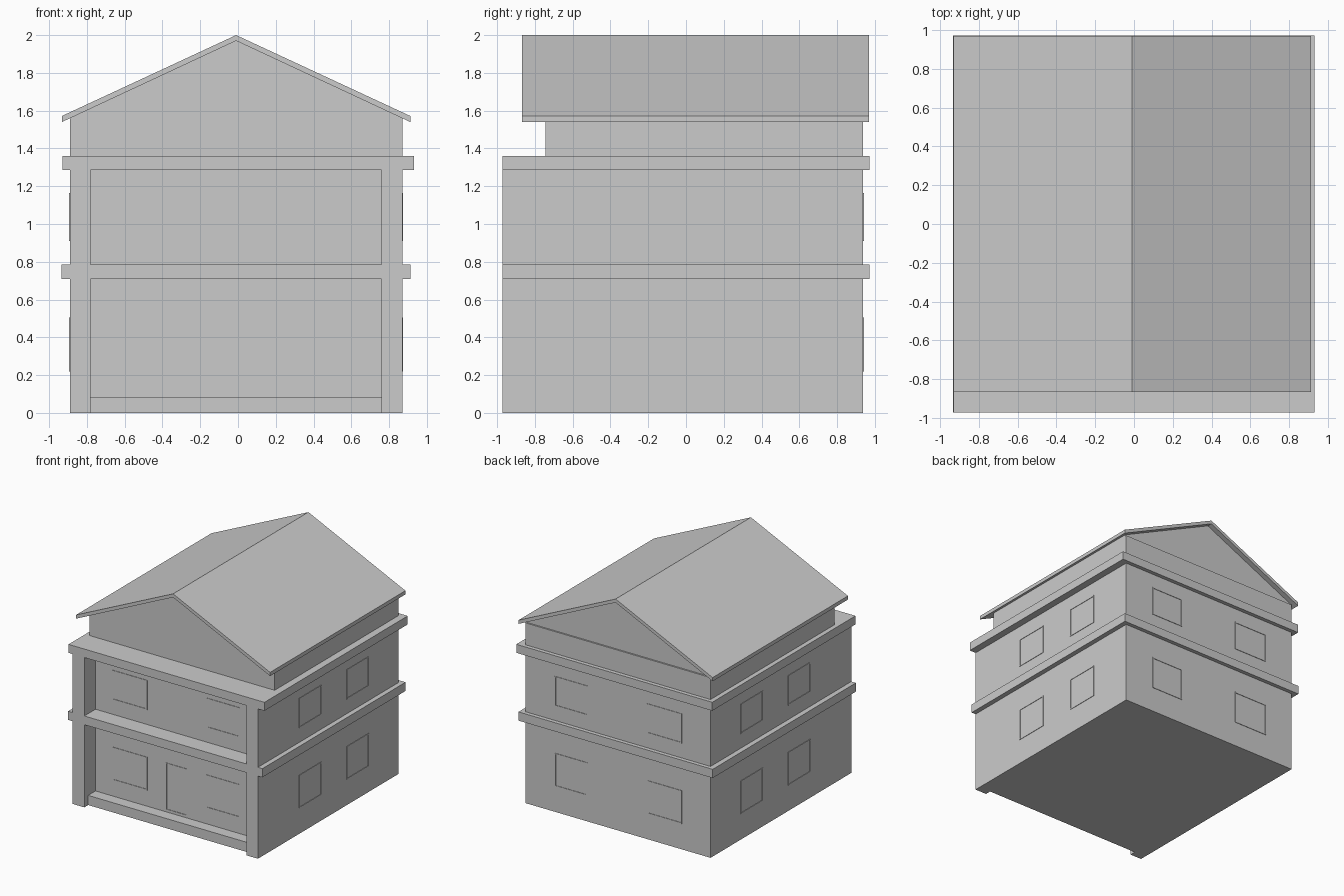
import bpy, bmesh
from mathutils import Vector

if "Cube" in bpy.data.objects:
    bpy.data.objects.remove(bpy.data.objects["Cube"])


def finish(name, bm):
    bmesh.ops.recalc_face_normals(bm, faces=bm.faces)
    mesh = bpy.data.meshes.new(name)
    bm.to_mesh(mesh)
    bm.free()
    obj = bpy.data.objects.new(name, mesh)
    bpy.context.collection.objects.link(obj)
    return obj


def add_box(bm, x0, x1, y0, y1, z0, z1):
    verts = bmesh.ops.create_cube(bm, size=1)["verts"]
    for v in verts:
        v.co = Vector(((x0 + x1) / 2 + v.co.x * (x1 - x0),
                       (y0 + y1) / 2 + v.co.y * (y1 - y0),
                       (z0 + z1) / 2 + v.co.z * (z1 - z0)))


def box(name, *bounds):
    bm = bmesh.new()
    add_box(bm, *bounds)
    return finish(name, bm)


def prism(name, profile, y0, y1):
    """Extrude an (x, z) profile along y."""
    bm = bmesh.new()
    face = bm.faces.new([bm.verts.new((x, y0, z)) for x, z in profile])
    ext = bmesh.ops.extrude_face_region(bm, geom=[face])["geom"]
    bmesh.ops.translate(bm, vec=(0, y1 - y0, 0),
                        verts=[g for g in ext if isinstance(g, bmesh.types.BMVert)])
    return finish(name, bm)


def frame(name, axis, plane, a0, a1, z0, z1):
    """Thin raised border on a wall; axis is the wall's normal."""
    w, d = 0.009, 0.004
    bm = bmesh.new()
    bars = [(a0, a1, z0, z0 + w), (a0, a1, z1 - w, z1),
            (a0, a0 + w, z0 + w, z1 - w), (a1 - w, a1, z0 + w, z1 - w)]
    for b0, b1, c0, c1 in bars:
        if axis == "x":
            add_box(bm, plane - d, plane + d, b0, b1, c0, c1)
        else:
            add_box(bm, b0, b1, plane - d, plane + d, c0, c1)
    return finish(name, bm)


LEFT, RIGHT = -0.89, 0.87
FRONT, BACK, RECESS = -0.972, 0.938, -0.82

# Main body and the side walls that run forward past the recessed front
box("main_body", -0.78, 0.76, RECESS, BACK, 0, 1.30)
box("left_wall", LEFT, -0.78, FRONT, BACK, 0, 1.30)
box("right_wall", 0.76, RIGHT, FRONT, BACK, 0, 1.30)
box("porch_step", -0.78, 0.76, -0.92, RECESS, 0, 0.083)

# Projecting floor slabs
box("first_floor_slab", -0.934, 0.912, FRONT, 0.972, 0.71, 0.785)
box("upper_slab", -0.93, 0.932, FRONT, 0.972, 1.287, 1.36)

# Attic walls, and a gable set slightly in from the back wall
box("attic_walls", LEFT, RIGHT, -0.745, BACK, 1.36, 1.548)
prism("gable", [(LEFT, 1.54), (RIGHT, 1.54), (RIGHT, 1.56), (-0.01, 1.975), (LEFT, 1.56)],
      -0.745, 0.925)

# Pitched roof
prism("roof", [(-0.932, 1.54), (-0.932, 1.572), (-0.01, 2.0), (0.912, 1.572),
               (0.912, 1.54), (-0.01, 1.97)], -0.867, 0.97)

# Window frames on every wall of both storeys
for floor, (z0, z1) in (("lower", (0.22, 0.505)), ("upper", (0.91, 1.165))):
    for i, (a0, a1) in enumerate(((-0.617, -0.288), (0.277, 0.59))):
        frame(f"{floor}_front_window_{i}", "y", RECESS, a0, a1, z0, z1)
        frame(f"{floor}_back_window_{i}", "y", BACK, a0, a1, z0, z1)
    for i, (a0, a1) in enumerate(((-0.412, -0.112), (0.23, 0.53))):
        frame(f"{floor}_left_window_{i}", "x", LEFT, a0, a1, z0, z1)
        frame(f"{floor}_right_window_{i}", "x", RIGHT, a0, a1, z0, z1)

# Front door frame
frame("front_door", "y", RECESS, -0.11, 0.09, 0.1, 0.505)
